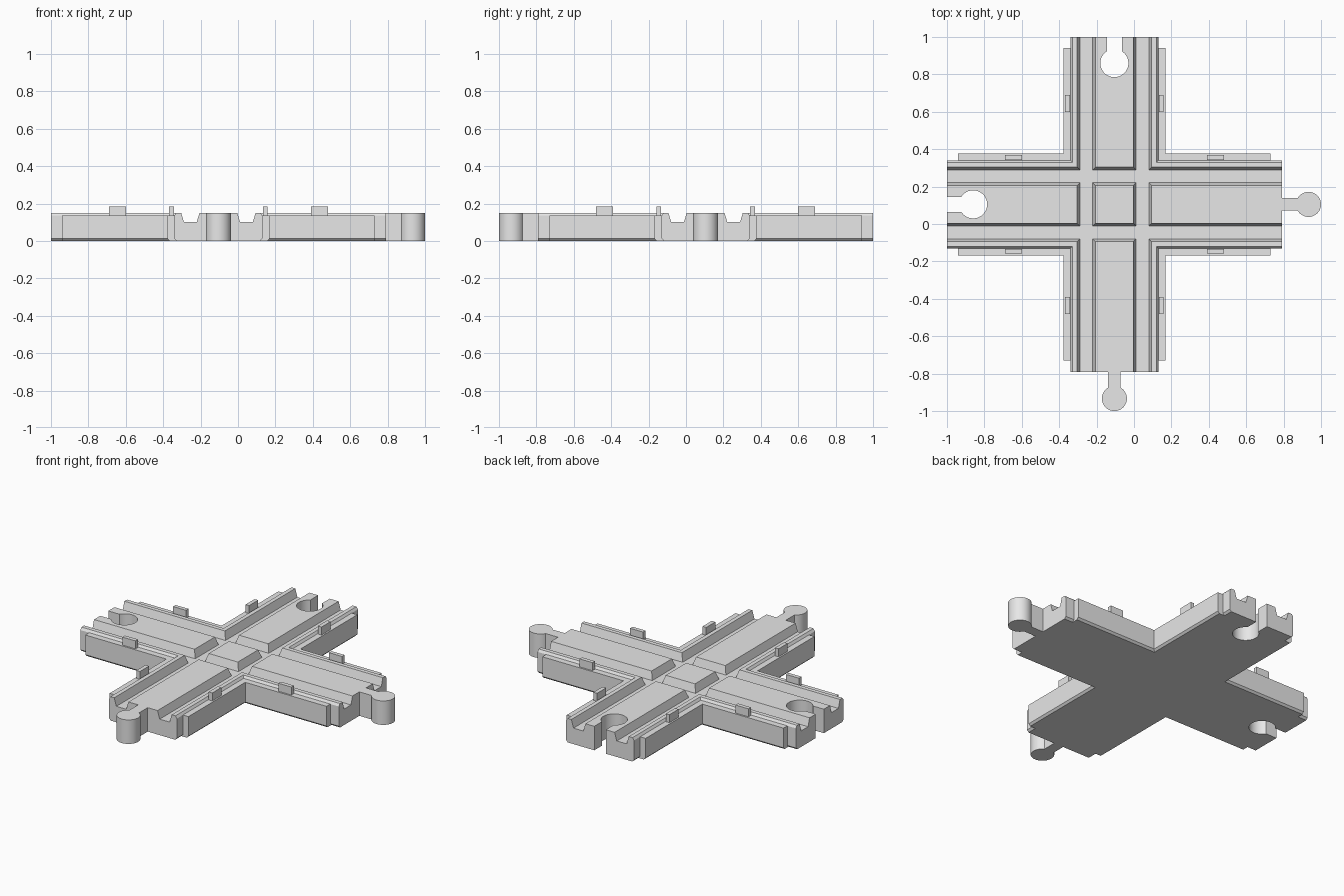
import bpy, bmesh, math
from mathutils import Matrix, Vector

if "Cube" in bpy.data.objects:
    bpy.data.objects.remove(bpy.data.objects["Cube"])

CX, CY = -0.105, 0.105        # centre of the crossing
HALF, LENGTH = 0.235, 0.895   # arm half width and reach from the crossing
TOP, EDGE, FOOT = 0.15, 0.135, 0.012

grey = bpy.data.materials.new("plain grey")
grey.diffuse_color = (0.8, 0.8, 0.8, 1)
grey.use_nodes = True
grey.node_tree.nodes["Principled BSDF"].inputs["Base Color"].default_value = grey.diffuse_color


def stack(name, rings, turn=0.0):
    """Solid from matching outlines stacked as (outline, z)."""
    bm = bmesh.new()
    loops = [[bm.verts.new((x, y, z)) for x, y in pts] for pts, z in rings]
    n = len(loops[0])
    for a, b in zip(loops, loops[1:]):
        for i in range(n):
            j = (i + 1) % n
            bm.faces.new((a[i], a[j], b[j], b[i]))
    bm.faces.new(loops[0][::-1])
    bm.faces.new(loops[-1])
    bmesh.ops.recalc_face_normals(bm, faces=bm.faces[:])
    place = Matrix.Translation((CX, CY, 0)) @ Matrix.Rotation(turn, 4, 'Z')
    bmesh.ops.transform(bm, matrix=place, verts=bm.verts[:])
    mesh = bpy.data.meshes.new(name)
    bm.to_mesh(mesh)
    bm.free()
    obj = bpy.data.objects.new(name, mesh)
    bpy.context.collection.objects.link(obj)
    mesh.materials.append(grey)
    return obj


def box(x0, x1, y0, y1):
    return [(x0, y0), (x1, y0), (x1, y1), (x0, y1)]


def arm_end(peg):
    """Peg or socket outline on the end of an arm pointing along +x."""
    c, r, n = (1.038, 0.067, 0.033) if peg else (0.755, 0.075, 0.04)
    a = math.asin(n / r)
    start, end = (a - math.pi, math.pi - a) if peg else (-a, a - 2 * math.pi)
    steps = 40
    arc = [start + (end - start) * i / steps for i in range(steps + 1)]
    return ([(LENGTH, -n)] + [(c + r * math.cos(t), r * math.sin(t)) for t in arc]
            + [(LENGTH, n)])


def cross(w):
    pts = []
    for k, peg in enumerate((True, False, False, True)):
        rot = Matrix.Rotation(k * math.pi / 2, 2)
        arm = [(w, -w), (LENGTH, -w)] + arm_end(peg) + [(LENGTH, w)]
        pts += [tuple(rot @ Vector(p)) for p in arm]
    return pts


# Crossing body with pegs, sockets and bevelled long edges
body = stack("track_body", [(cross(HALF - FOOT), 0), (cross(HALF), FOOT),
                            (cross(HALF), EDGE), (cross(HALF - 0.01), TOP)])

# Wheel grooves cut along both directions
for k in range(2):
    for side in (-0.15, 0.15):
        cutter = stack("groove_cutter",
                       [(box(-0.95, 0.95, side - h, side + h), z)
                        for h, z in ((0.034, 0.10), (0.058, 0.18))], k * math.pi / 2)
        mod = body.modifiers.new("groove", 'BOOLEAN')
        mod.operation, mod.solver, mod.object = 'DIFFERENCE', 'EXACT', cutter
        bpy.context.view_layer.objects.active = body
        bpy.ops.object.modifier_apply(modifier=mod.name)
        bpy.data.objects.remove(cutter)

body.select_set(True)
bpy.context.view_layer.objects.active = body
bpy.ops.object.shade_smooth_by_angle(angle=math.radians(25))


# L-shaped side flanges in the four corners, with two upright tabs each
def ell(w, length=0.835, inner=0.215):
    return [(inner, inner), (length, inner), (length, w), (w, w),
            (w, length), (inner, length)]


for k in range(4):
    turn = k * math.pi / 2
    stack("side_flange", [(ell(0.273 - FOOT), 0), (ell(0.273), FOOT),
                          (ell(0.273), EDGE)], turn)
    for tab in (box(0.495, 0.585, 0.238, 0.263), box(0.238, 0.263, 0.495, 0.585)):
        stack("tab", [(tab, 0.12), (tab, 0.185)], turn)
